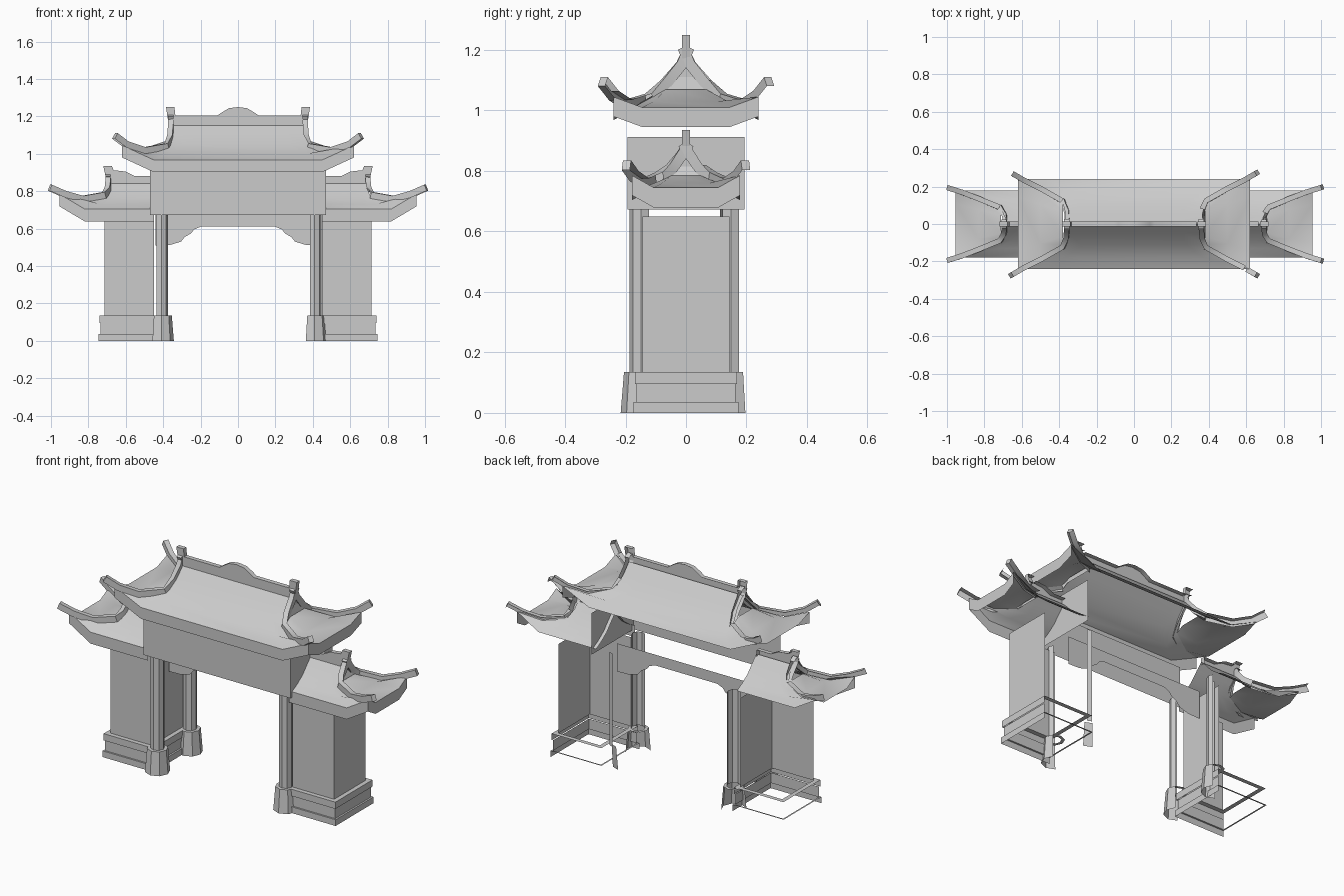
import bpy, bmesh, math
from mathutils import Vector

cube = bpy.data.objects.get("Cube")
if cube:
    bpy.data.objects.remove(cube, do_unlink=True)

stone = bpy.data.materials.new("pale grey")
stone.use_nodes = True
stone.diffuse_color = (0.6, 0.6, 0.6, 1)
stone.node_tree.nodes["Principled BSDF"].inputs["Base Color"].default_value = (0.6, 0.6, 0.6, 1)

# The gate is an open shell: only sides turned this way carry faces
OPEN_SIDE = Vector((1, -1, 0.8))


def finish(bm, name, cull=True, extra=None):
    """Trim the open sides, then turn the bmesh into a shaded object."""
    bm.normal_update()
    if cull:
        away = [f for f in bm.faces if f.normal.dot(OPEN_SIDE) < 0.01
                or (extra and f.normal.dot(extra) < 0.01)]
        bmesh.ops.delete(bm, geom=away, context='FACES')
    mesh = bpy.data.meshes.new(name)
    bm.to_mesh(mesh)
    bm.free()
    mesh.materials.append(stone)
    obj = bpy.data.objects.new(name, mesh)
    bpy.context.collection.objects.link(obj)
    bpy.ops.object.select_all(action='DESELECT')
    obj.select_set(True)
    bpy.context.view_layer.objects.active = obj
    bpy.ops.object.shade_smooth_by_angle(angle=math.radians(35))
    return obj


def grid(bm, strips, hint):
    """Skin rows of points, with every face turned towards the hint."""
    rows = [[bm.verts.new(p) for p in row] for row in strips]
    for a, b in zip(rows, rows[1:]):
        for i in range(len(a) - 1):
            f = bm.faces.new((a[i], a[i + 1], b[i + 1], b[i]))
            f.normal_update()
            if f.normal.dot(Vector(hint)) < 0:
                f.normal_flip()


def loft(name, rings, extra=None):
    """Join closed counter-clockwise rings from bottom to top."""
    bm = bmesh.new()
    rows = [[bm.verts.new(p) for p in ring] for ring in rings]
    n = len(rows[0])
    for a, b in zip(rows, rows[1:]):
        for i in range(n):
            j = (i + 1) % n
            bm.faces.new((a[i], a[j], b[j], b[i]))
    return finish(bm, name, extra=extra)


def rect(x0, x1, y, z, out=0):
    return [(x0 - out, -y - out, z), (x1 + out, -y - out, z),
            (x1 + out, y + out, z), (x0 - out, y + out, z)]


def slab(name, outline, depth):
    """Extrude an x-z outline to both sides of y = 0."""
    bm = bmesh.new()
    front = [bm.verts.new((x, -depth, z)) for x, z in outline]
    face = bm.faces.new(front)
    if depth:
        ext = bmesh.ops.extrude_face_region(bm, geom=[face], use_keep_orig=True)
        for v in ext["geom"]:
            if isinstance(v, bmesh.types.BMVert):
                v.co.y = depth
        bmesh.ops.recalc_face_normals(bm, faces=bm.faces)
    return finish(bm, name, cull=depth > 0)


def rib(name, path, half, height):
    """Sweep a square section along a path; the section stays upright."""
    bm = bmesh.new()
    rings = []
    pts = [Vector(p) for p in path]
    for i, p in enumerate(pts):
        d = pts[min(i + 1, len(pts) - 1)] - pts[max(i - 1, 0)]
        side = Vector((-d.y, d.x, 0)).normalized() * half
        # steep stretches thicken along their normal, not straight down
        flat = Vector((d.x, d.y, 0)).length
        down = Vector((-d.x * d.z / flat, -d.y * d.z / flat, flat)).normalized() * -height
        down = Vector((down.x * -1, down.y * -1, down.z)) if down.z > 0 else down
        rings.append([bm.verts.new(q) for q in (p - side, p + side, p + side + down, p - side + down)])
    for a, b in zip(rings, rings[1:]):
        for i in range(4):
            j = (i + 1) % 4
            bm.faces.new((a[i], a[j], b[j], b[i]))
    bm.faces.new(rings[0])
    bm.faces.new(rings[-1])
    bmesh.ops.recalc_face_normals(bm, faces=bm.faces)
    return finish(bm, name)


def roof(name, rows, ends, inner, drop):
    """Hip-and-gable roof; rows hold y, half length, mid, corner and side heights."""
    tiles, trim = bmesh.new(), bmesh.new()
    for sy in (-1, 1):
        strips = []
        for y, w, zm, ze, zs in rows:
            k = inner + (w - inner) * 0.73
            outer = [(ends[-1] * k, sy * y, zm), (ends[-1] * w, sy * y, ze)]
            if len(ends) == 2:
                start = [(-w, sy * y, ze), (-k, sy * y, zm)]
            else:
                start = [(ends[0] * inner, sy * y, zm)]
            strips.append(start + outer)
        grid(tiles, strips, (0, 0, 1))
        eave = strips[-1]
        grid(trim, [eave, [(x, y, z - drop) for x, y, z in eave]], (0, sy, 0))
    for e in ends:
        # side slope, its eave board and the gable above
        strips = [[(e * w, f * y, ze if abs(f) == 1 else zs) for f in (-1, -0.6, 0.6, 1)]
                  for y, w, zm, ze, zs in rows[2:]]
        grid(tiles, strips, (0, 0, 1))
        eave = strips[-1]
        grid(trim, [eave, [(x, y, z - drop) for x, y, z in eave]], (e, 0, 0))
        grid(trim, [[(e * r[1], f * r[0], r[3]) for f in (-1, 1)] for r in rows[1:3]], (e, 0, 0))
        top = rows[0]
        tri = [trim.verts.new((e * top[1], 0, top[3]))]
        tri += [trim.verts.new((e * rows[1][1], f * rows[1][0], rows[1][3])) for f in (-e, e)]
        trim.faces.new(tri)
    finish(tiles, name + "_tiles", cull=False)
    finish(trim, name + "_eave_boards")


def ribs(name, path, ends):
    for e in ends:
        for sy, place in ((-1, "front"), (1, "back")):
            side = "left" if e > 0 else "right"
            rib(f"{name}_{place}_{side}", [(e * x, sy * y, z) for x, y, z in path], 0.014, 0.035)


# Main roof
roof("main_roof", [(0, 0.365, 1.165, 1.165, 1.165), (0.05, 0.365, 1.11, 1.11, 1.11),
                   (0.11, 0.38, 1.05, 1.045, 1.07), (0.175, 0.5, 1.0, 1.01, 1.03),
                   (0.24, 0.62, 0.968, 1.045, 1.01)], (-1, 1), 0, 0.065)
ribs("main_hip_rib", [(0.36, 0.005, 1.215), (0.36, 0.03, 1.16), (0.365, 0.08, 1.1), (0.385, 0.125, 1.055),
                      (0.5, 0.19, 1.035), (0.59, 0.235, 1.065), (0.65, 0.27, 1.11)], (-1, 1))
half = [(0.05, 1.243), (0.085, 1.222), (0.11, 1.205), (0.335, 1.205), (0.34, 1.25), (0.385, 1.25), (0.37, 1.15)]
slab("main_ridge", [(-x, z) for x, z in reversed(half)] + [(0, 1.25)] + half, 0.013)

# Sign board and hanging apron
loft("sign_board", [rect(-0.47, 0.47, 0.193, z) for z in (0.672, 0.912)])
half = [(0.44, 0.672), (0.44, 0.51), (0.365, 0.512), (0.305, 0.53), (0.285, 0.555),
        (0.25, 0.575), (0.235, 0.595), (0.2, 0.61)]
slab("hanging_apron", half + [(-x, z) for x, z in reversed(half)], 0)

PIER = ((0.03, 0), (0.03, 0.036), (0.02, 0.036), (0.02, 0.096), (0.026, 0.096),
        (0.026, 0.135), (0, 0.135), (0, 0.65))
COLUMN = ((0.067, 0), (0.056, 0.135), (0.037, 0.135), (0.037, 0.675))
SIDES = 8

for s, side in ((1, "left"), (-1, "right")):
    # Side roof with its ridge and ribs
    roof(f"{side}_roof", [(0, 0.69, 0.85, 0.85, 0.85), (0.035, 0.69, 0.815, 0.815, 0.815),
                          (0.08, 0.71, 0.765, 0.77, 0.785), (0.13, 0.83, 0.73, 0.75, 0.76),
                          (0.178, 0.955, 0.704, 0.785, 0.745)], (s,), 0.45, 0.066)
    ribs("side_hip_rib", [(0.695, 0.005, 0.9), (0.695, 0.03, 0.86), (0.7, 0.06, 0.82), (0.72, 0.09, 0.795),
                          (0.83, 0.135, 0.775), (0.92, 0.17, 0.8), (1.0, 0.195, 0.835)], (s,))
    ridge = [(0.46, 0.88), (0.55, 0.88), (0.6, 0.905), (0.665, 0.912), (0.675, 0.935),
             (0.72, 0.935), (0.7, 0.84), (0.46, 0.84)]
    slab(f"{side}_ridge", [(s * x, z) for x, z in ridge], 0.013)

    # Pier with stepped plinth
    x0, x1 = sorted((s * 0.45, s * 0.715))
    loft(f"{side}_pier", [rect(x0, x1, 0.143, z, out) for out, z in PIER])

    # Columns on flared bases
    for sy, place in ((-1, "front"), (1, "back")):
        rings = [[(s * 0.41 + r * math.cos(i * math.tau / SIDES),
                   sy * 0.149 + r * math.sin(i * math.tau / SIDES), z) for i in range(SIDES)]
                 for r, z in COLUMN]
        hidden = Vector((-1, 0, 0)) if s > 0 and sy > 0 else None
        loft(f"{place}_{side}_column", rings, hidden)
